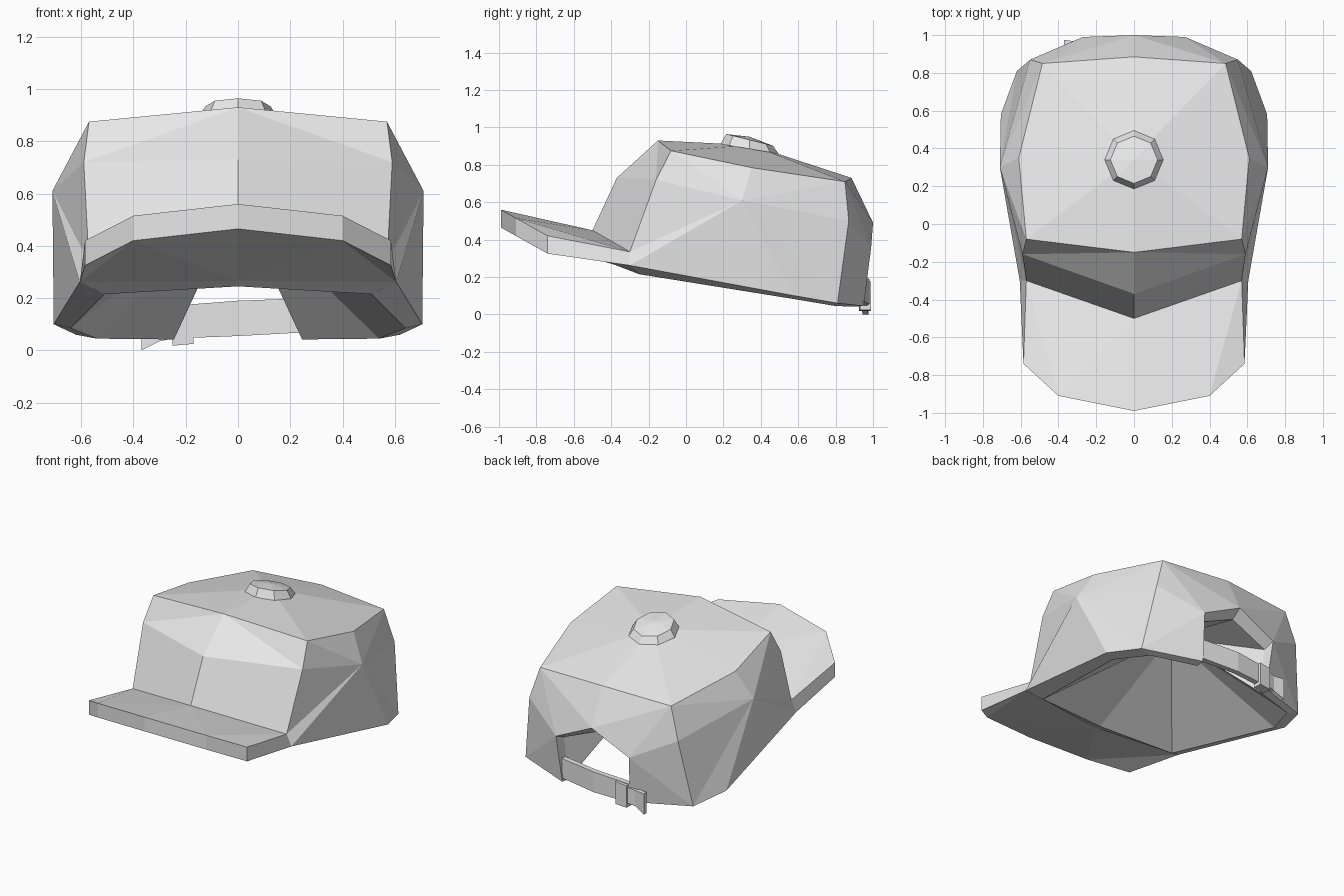
import bpy
import bmesh
from math import sin, cos, tau
from mathutils import Vector

start_cube = bpy.data.objects.get("Cube")
if start_cube:
    bpy.data.objects.remove(start_cube, do_unlink=True)

fabric = bpy.data.materials.new("light_grey_fabric")
fabric.use_nodes = True
fabric.diffuse_color = (0.8, 0.8, 0.8, 1)
fabric.node_tree.nodes["Principled BSDF"].inputs["Base Color"].default_value = fabric.diffuse_color


def build(name, panels, mirrored=False):
    """Sew corner-point panels into one flat-shaded mesh, optionally mirrored across x."""
    bm = bmesh.new()
    for panel in panels:
        bm.faces.new([bm.verts.new(p) for p in panel])
    if mirrored:
        geom = bm.verts[:] + bm.edges[:] + bm.faces[:]
        bmesh.ops.mirror(bm, geom=geom, axis='X', merge_dist=0.0001)
    bmesh.ops.remove_doubles(bm, verts=bm.verts[:], dist=0.0001)
    bmesh.ops.recalc_face_normals(bm, faces=bm.faces[:])
    mesh = bpy.data.meshes.new(name)
    bm.to_mesh(mesh)
    bm.free()
    mesh.materials.append(fabric)
    obj = bpy.data.objects.new(name, mesh)
    bpy.context.collection.objects.link(obj)
    return obj


def strip(a, b):
    """Quads between two rows of points."""
    return [(a[i], a[i + 1], b[i + 1], b[i]) for i in range(len(a) - 1)]


def fan(tip, row):
    """Triangles from one point to a row of points."""
    return [(tip, p, q) for p, q in zip(row, row[1:])]


# Crown outline points, left half
peak = (0, .35, .905)
top_front, top_corner = (0, -.15, .93), (.57, -.08, .875)
top_side, top_rear, top_back = (.61, .35, .785), (.485, .85, .71), (0, .885, .73)
mid_front, mid_corner = (0, -.37, .73), (.59, -.16, .72)
mid_side, mid_rear = (.71, .3, .61), (.55, .87, .5)
seam_front, seam_corner = (0, -.5, .45), (.57, -.3, .335)
hem_front, hem_corner = (0, -.38, .265), (.605, -.3, .262)
hem_side, hem_rear = (.705, .58, .1), (.62, .81, .06)
gap_foot, gap_shoulder, gap_top = (.25, .95, .045), (.27, .99, .36), (0, 1, .49)

# Lining outline points, left half
lining_peak = (0, .35, .57)
lining = [(0, -.32, .245), (.51, -.25, .215), (.64, .56, .085), (.54, .8, .045),
          (.245, .89, .042), (.26, .92, .33), (0, .93, .44)]
hem = [hem_front, hem_corner, hem_side, hem_rear, gap_foot, gap_shoulder, gap_top]

# Crown: top, front, side and back panels, then hem and lining
crown = fan(peak, [top_front, top_corner, top_side, top_rear, top_back])
crown += fan(top_front, [top_corner, mid_corner, mid_front])
crown += strip([mid_front, mid_corner], [seam_front, seam_corner])
crown += strip([seam_front, seam_corner], [hem_front, hem_corner])
crown += fan(mid_side, [hem_rear, mid_rear, top_rear, top_side, top_corner, mid_corner,
                        seam_corner, hem_corner, hem_side, hem_rear])
crown += fan(top_rear, [top_back, gap_top, gap_shoulder, mid_rear])
crown += fan(gap_shoulder, [mid_rear, hem_rear, gap_foot])
crown += strip(hem, lining)
crown += fan(lining_peak, lining)
build("crown", crown, mirrored=True)

# Brim: a thick bent plate that meets the crown at its front seam
edge_top = [(0, -.99, .56), (.4, -.91, .515), (.585, -.74, .42)]
edge_bottom = [(x, y, z - .095) for x, y, z in edge_top]
brim = strip(edge_top, edge_bottom)
for edge, centre, corner in ((edge_top, seam_front, seam_corner),
                             (edge_bottom, hem_front, hem_corner)):
    brim += [(edge[0], edge[1], centre), (edge[1], corner, centre), (edge[1], edge[2], corner)]
brim += [(edge_top[2], edge_bottom[2], hem_corner, seam_corner),
         (seam_front, seam_corner, hem_corner, hem_front)]
build("brim", brim, mirrored=True)


def tilted_ring(radius, height, slope):
    """Octagon that drops toward the back."""
    ring = [(radius * cos(i * tau / 8), radius * sin(i * tau / 8)) for i in range(8)]
    return [(x, .34 + y, height - slope * y) for x, y in ring + ring[:1]]


# Top button
base, rim = tilted_ring(.155, .885, .17), tilted_ring(.125, .933, .25)
build("top_button", strip(base, rim) + fan((0, .34, .95), rim) + [base[:-1]])


def band(name, path, thickness):
    """Upright closed band; each path point is x, y, low z, high z."""
    sections = []
    for x, y, low, high in path:
        sections.append([(x, y, low), (x, y, high),
                         (x, y - thickness, high), (x, y - thickness, low)])
    panels = [sections[0], sections[-1]]
    for a, b in zip(sections, sections[1:]):
        panels += strip(a + a[:1], b + b[:1])
    return build(name, panels)


# Closing strap, its buckle and the loose tail
band("back_strap", [(.275, .945, .07, .2), (0, .98, .055, .19), (-.26, .965, .045, .17)], .035)
band("strap_buckle", [(-.17, .99, .025, .175), (-.25, .985, .018, .165)], .06)
band("strap_tail", [(-.25, .975, .045, .15), (-.3, .965, .035, .14), (-.37, .975, 0, .14)], .03)
